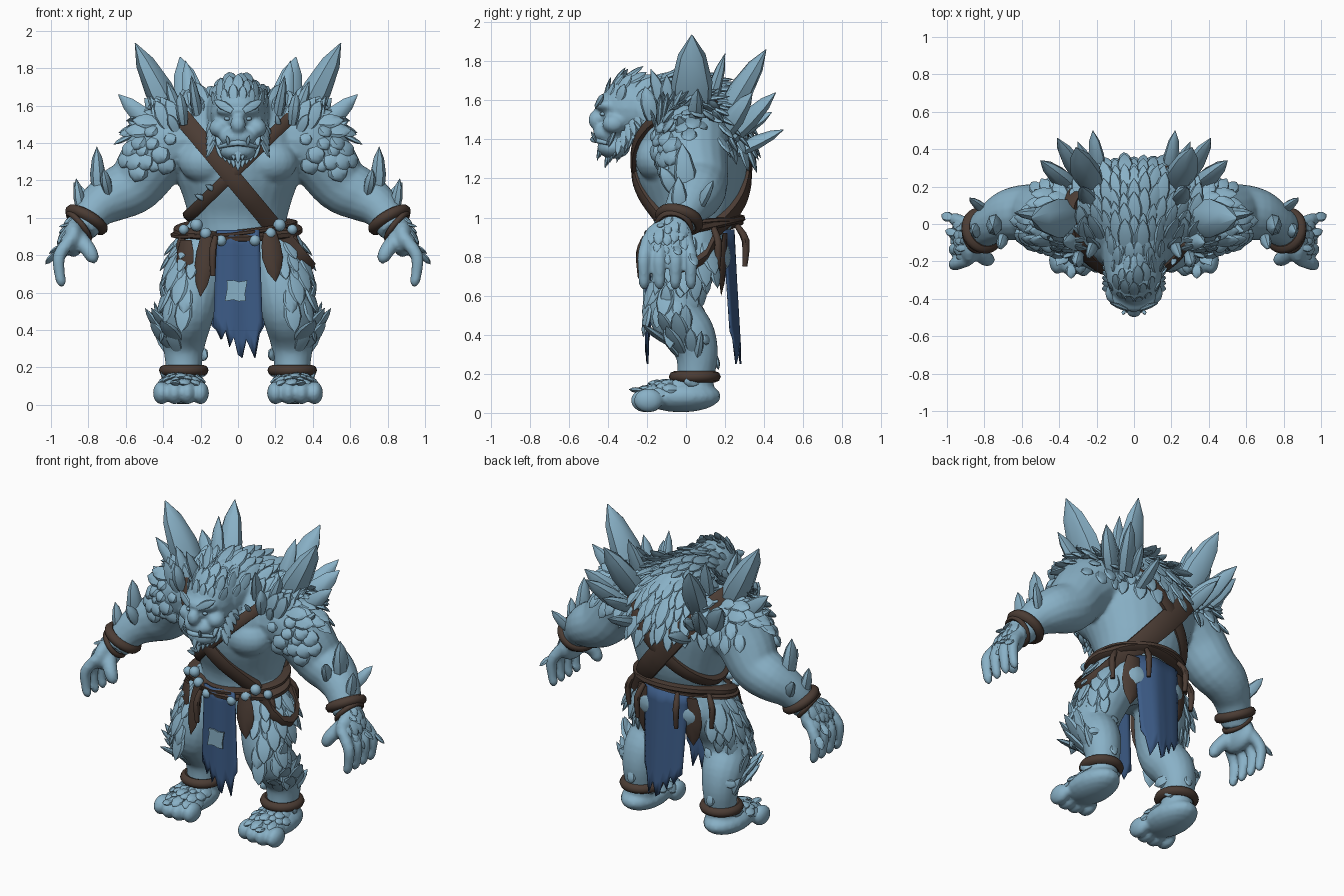
import bpy, bmesh, math, random
from math import sin, cos, pi, radians
from mathutils import Vector, Matrix
from mathutils.bvhtree import BVHTree

random.seed(4)
if "Cube" in bpy.data.objects:
    bpy.data.objects.remove(bpy.data.objects["Cube"])


def material(name, rgb):
    m = bpy.data.materials.new(name)
    m.use_nodes = True
    m.diffuse_color = (*rgb, 1)
    m.node_tree.nodes["Principled BSDF"].inputs["Base Color"].default_value = (*rgb, 1)
    return m


ICE = material("ice blue skin", (0.25, 0.44, 0.57))
LEATHER = material("dark brown leather", (0.07, 0.045, 0.034))
CLOTH = material("deep blue cloth", (0.045, 0.105, 0.24))


def make(name, bm, mat, angle=45):
    bmesh.ops.recalc_face_normals(bm, faces=bm.faces)
    me = bpy.data.meshes.new(name)
    bm.to_mesh(me)
    bm.free()
    ob = bpy.data.objects.new(name, me)
    bpy.context.collection.objects.link(ob)
    me.materials.append(mat)
    bpy.ops.object.select_all(action='DESELECT')
    ob.select_set(True)
    bpy.context.view_layer.objects.active = ob
    bpy.ops.object.shade_smooth_by_angle(angle=radians(angle))
    return ob


def catmull(rows, n):
    P = [rows[0], *rows, rows[-1]]
    out = []
    for a, b, c, d in zip(P, P[1:], P[2:], P[3:]):
        for t in [k / n for k in range(n)]:
            out.append([.5 * (2*q + (r-p)*t + (2*p-5*q+4*r-w)*t*t + (3*q-p-3*r+w)*t**3)
                        for p, q, r, w in zip(a, b, c, d)])
    return out + [rows[-1]]


def loft(bm, rows, sides=14, ref=None, steps=4, s=1):
    """Tube through rows of (x, y, z, radius[, second radius]), s=-1 mirrors."""
    rows = catmull(rows, steps) if steps > 1 else rows
    pts = [Vector((s * r[0], r[1], r[2])) for r in rows]
    whole = (pts[-1] - pts[0]).normalized()
    ref = ref or (Vector((0, 1, 0)) if abs(whole.x) > .6 else Vector((1, 0, 0)))
    rings = []
    for i, (p, r) in enumerate(zip(pts, rows)):
        t = (pts[min(i + 1, len(pts) - 1)] - pts[max(i - 1, 0)]).normalized()
        a = (ref - t * ref.dot(t)).normalized()
        b = t.cross(a)
        rings.append([bm.verts.new(p + a * cos(k * 2 * pi / sides) * r[3]
                                   + b * sin(k * 2 * pi / sides) * r[-1]) for k in range(sides)])
    for A, B in zip(rings, rings[1:]):
        for k in range(sides):
            bm.faces.new((A[k], A[k - 1], B[k - 1], B[k]))
    bm.faces.new(rings[0])
    bm.faces.new(rings[-1])


def ball(bm, c, r, s=1, seg=20):
    m = Matrix.Translation((s * c[0], c[1], c[2])) @ Matrix.Diagonal((*r, 1))
    bmesh.ops.create_uvsphere(bm, u_segments=seg, v_segments=seg // 2, radius=1, matrix=m)


def leaf(bm, base, tip, w, thick=.45, n=(0, -1, 0), s=1):
    """Pointed spindle, used for crystals, scales and whiskers."""
    base, tip, n = Vector(base), Vector(tip), Vector(n)
    rows = [(*base.lerp(tip, t), w * k * thick, w * k)
            for t, k in ((0, .65), (.25, .92), (.52, 1), (.8, .66), (1, .03))]
    loft(bm, rows, 7, Vector((s * n.x, n.y, n.z)), 1, s)


# Body: overlapping volumes fused into one skin
bm = bmesh.new()
loft(bm, [(0, 0, .74, .2, .16), (0, .03, .95, .25, .195), (0, .04, 1.1, .29, .25), (0, .03, 1.27, .35, .29),
          (0, .03, 1.42, .37, .29), (0, .03, 1.55, .32, .24), (0, .02, 1.65, .2, .16),
          (0, .02, 1.69, .08, .06)], 28)
loft(bm, [(0, .1, 1.5, .2), (0, -.08, 1.55, .18), (0, -.25, 1.54, .16)], 20, Vector((1, 0, 0)))
ball(bm, (0, -.27, 1.56), (.15, .175, .165))          # skull
ball(bm, (0, -.4, 1.575), (.12, .07, .04))            # brow
ball(bm, (0, -.46, 1.5), (.042, .04, .05))            # nose
ball(bm, (0, -.4, 1.43), (.1, .075, .055))            # muzzle
ball(bm, (0, -.37, 1.36), (.1, .085, .06))            # jaw
for s in (1, -1):
    ball(bm, (.1, -.37, 1.48), (.055, .06, .05), s)   # cheek
    ball(bm, (.16, -.14, 1.3), (.16, .12, .12), s)    # chest muscle
    ball(bm, (.12, .1, .8), (.14, .13, .13), s)       # buttock
    loft(bm, [(.25, .03, 1.42, .2), (.36, .03, 1.4, .195), (.46, .04, 1.3, .175), (.55, .06, 1.18, .155),
              (.66, .05, 1.12, .14), (.76, 0, 1.05, .11), (.84, -.06, .94, .085)], 18, None, 4, s)
    ball(bm, (.88, -.09, .89), (.06, .13, .1), s)
    for i in range(4):
        y = -.215 + .08 * i
        loft(bm, [(.89, y * .8 - .02, .89, .036), (.955, y, .8, .035), (.955, y, .71, .03),
                  (.945, y, .655, .026), (.94, y, .63, .008)], 10, None, 3, s)
    loft(bm, [(.86, -.12, .9, .05), (.8, -.18, .83, .042), (.775, -.19, .78, .034),
              (.77, -.19, .755, .008)], 10, None, 3, s)
    loft(bm, [(.15, .04, .92, .13), (.2, .01, .78, .16), (.235, -.05, .62, .145), (.265, -.05, .5, .14),
              (.285, .02, .4, .13), (.29, .055, .3, .11), (.29, .05, .18, .095), (.29, .04, .06, .1)],
         18, None, 4, s)
    ball(bm, (.3, -.025, .085), (.13, .205, .082), s)
    for i in range(4):
        ball(bm, (.2 + .07 * i, -.19 - .02 * sin(i), .064), (.045, .075, .062), s)
body = make("body", bm, ICE)
rem = body.modifiers.new("fuse", 'REMESH')
rem.mode, rem.voxel_size, rem.use_smooth_shade = 'VOXEL', .012, True
soft = body.modifiers.new("soften", 'SMOOTH')
soft.iterations = 3
skin = BVHTree.FromObject(body, bpy.context.evaluated_depsgraph_get())


def on_skin(c, d):
    hit, n = skin.ray_cast(Vector(c), Vector(d).normalized())[:2]
    if hit and n.dot(Vector(d)) < 0:
        n = -n
    return hit, n


def scale_at(bm, c, d, flow, L, w, lift, thick=.35, sides=(1, -1)):
    hit, n = on_skin(c, d)
    if not hit:
        return
    k = random.uniform(.75, 1.25)
    f = (flow - n * flow.dot(n)).normalized()
    for s in sides:
        leaf(bm, hit - n * .008, hit + (f + n * lift).normalized() * L * k, w * k, thick, n, s)


def cluster(name, c, axis, spread, count, flow, L, w, lift, thick=.35):
    """Mirrored patch of scales spread over a cone of directions from c."""
    bm = bmesh.new()
    q = Vector(axis).to_track_quat('Z', 'Y')
    for i in range(count):
        h = 1 - (1 - cos(radians(spread))) * (i + .5) / count
        r = math.sqrt(1 - h * h)
        d = q @ Vector((r * cos(2.4 * i), r * sin(2.4 * i), h))
        scale_at(bm, c, d, Vector(flow), L, w, lift, thick)
    return make(name, bm, ICE)


# Overlapping scales from the brow over the crown and down the back
bm = bmesh.new()
for j, a in enumerate(range(154, -14, -9)):
    p = radians(a)
    head = a > 115
    wide, count = (.125, 6) if head else (.27, 7)
    for i in range(count):
        x = wide * (2 * (i + .5 * (j % 2)) / (count - 1) - 1)
        scale_at(bm, (x, -.05, 1.45), (0, cos(p), sin(p)), Vector((x * .4, sin(p), -cos(p))),
                 .1 if head else .15, .03 if head else .036, .12 if head else .2, .35, (1,))
make("back_scales", bm, ICE)

cluster("shoulder_scales", (.36, .03, 1.42), (.35, -.1, .9), 60, 24, (1, 0, .1), .11, .04, .4)
cluster("collar_scales", (.33, 0, 1.46), (.05, -1, .75), 40, 18, (.3, -.1, .6), .13, .036, .4)
cluster("shoulder_stones", (.45, .03, 1.33), (.2, -1, .35), 44, 14, (.3, 0, -1), .08, .048, .15, .6)
cluster("shoulder_back_scales", (.32, .05, 1.42), (.3, 1, .5), 50, 14, (.3, .3, -1), .1, .036, .3)
cluster("thigh_tufts", (.2, 0, .76), (1, -.2, .1), 72, 22, (.05, 0, -1), .15, .042, .12)
cluster("knee_tufts", (.24, -.05, .62), (.7, -.5, .1), 50, 7, (0, 0, -1), .11, .036, .08)
cluster("shin_spikes", (.28, .02, .35), (1, -.6, .1), 50, 8, (.1, 0, 1), .16, .042, .3)
cluster("foot_scales", (.3, -.05, .06), (0, -.2, 1), 66, 28, (0, -1, -.2), .075, .032, .12, .5)
cluster("hand_scales", (.87, -.08, .9), (1, 0, .3), 66, 20, (.3, 0, -1), .075, .027, .12, .45)

# Crystals growing from the shoulders, forearms and shins
bm = bmesh.new()
for base, tip, w in [((.28, .03, 1.42), (.55, .03, 1.935), .108), ((.2, .14, 1.42), (.31, .41, 1.86), .085),
                     ((.22, .08, 1.45), (.28, .2, 1.84), .05), ((.38, .04, 1.42), (.64, .06, 1.66), .055),
                     ((.3, .17, 1.4), (.5, .34, 1.64), .065), ((.25, .2, 1.38), (.41, .46, 1.64), .06),
                     ((.18, .22, 1.32), (.22, .5, 1.45), .045), ((.28, -.08, 1.45), (.38, -.1, 1.73), .05),
                     ((.42, .02, 1.38), (.59, -.04, 1.52), .045), ((.2, .2, 1.4), (.3, .44, 1.54), .045),
                     ((.2, -.08, 1.48), (.25, -.18, 1.76), .04), ((.29, -.17, 1.5), (.31, -.21, 1.67), .045),
                     ((.74, .01, 1.08), (.755, -.02, 1.38), .058), ((.69, -.05, 1.12), (.72, -.13, 1.26), .04),
                     ((.83, -.03, 1.0), (.865, -.04, 1.21), .042), ((.78, .06, 1.04), (.88, .14, 1.19), .035),
                     ((.33, .02, .3), (.45, -.02, .54), .038), ((.34, .05, .25), (.45, .08, .42), .032)]:
    for s in (1, -1):
        leaf(bm, base, tip, w, .75, (1, 0, 0) if tip[1] < .06 else (0, 1, .2), s)
make("crystals", bm, ICE)

# Beard, side whiskers, fangs, eyes and lip
bm = bmesh.new()
for y, z, L in [(-.39, 1.37, .12), (-.43, 1.4, .11), (-.33, 1.39, .11)]:
    for i in range(9):
        x = -.11 + .0275 * i
        leaf(bm, (x, y + abs(x) * .6, z + abs(x) * .4),
             (x * .8, y - .025 + abs(x) * .5, z - L + abs(x) * .6), .02, .6)
for s in (1, -1):
    for i in range(6):
        z = 1.41 + .033 * i
        leaf(bm, (.125, -.34 + .02 * i, z), (.17, -.35 + .03 * i, z - .09), .022, .5, (1, -.5, 0), s)
    leaf(bm, (.05, -.46, 1.39), (.06, -.485, 1.44), .011, .8, (0, -1, 0), s)
    leaf(bm, (.03, -.46, 1.57), (.13, -.42, 1.63), .026, .5, (0, -1, 0), s)
    ball(bm, (.058, -.425, 1.53), (.016, .016, .011), s, 12)
loft(bm, [(-.1, -.4, 1.38, .01), (0, -.475, 1.4, .016), (.1, -.4, 1.38, .01)], 8)
make("beard_and_face", bm, ICE)


# Leather straps, belt and thigh flaps
def strap(bm, c, u, v, width, thick, widen=0, n=56):
    """Closed band on the skin in the plane of u and v, wider at the back."""
    u, v = Vector(u).normalized(), Vector(v).normalized()
    rings = []
    for i in range(n):
        t = i * 2 * pi / n
        d = u * cos(t) + v * sin(t)
        w = u.cross(v) * width / 2 * (1 + widen * max(0, sin(t)))
        p = on_skin(c, d)[0]
        rings.append([bm.verts.new(p + d * o + w * k) for o, k in
                      ((-.02, -1), (thick * .6, -1), (thick, -.5), (thick, .5), (thick * .6, 1), (-.02, 1))])
    for i in range(n):
        A, B = rings[i - 1], rings[i]
        for k in range(6):
            bm.faces.new((A[k], A[k - 1], B[k - 1], B[k]))


bm = bmesh.new()
strap(bm, (0, .05, 1.18), (1, 0, -1.2), (0, 1, 0), .095, .03, .4)
strap(bm, (0, .05, 1.265), (1, 0, .97), (0, 1, 0), .065, .024, .3)
make("chest_straps", bm, LEATHER)
bm = bmesh.new()
strap(bm, (0, .03, .94), (1, 0, 0), (0, 1, .22), .045, .055)
strap(bm, (0, .03, .945), (1, 0, .1), (0, 1, .12), .028, .055)
for x, y, z, lean, sides in [(.12, -.21, .9, .03, (-1,)), (.27, -.07, .94, .04, (1, -1)),
                             (.26, .14, .95, .05, (1, -1)), (.12, .26, .96, .05, (1, -1))]:
    out = Vector((x, y, 0)).normalized() * lean
    for s in sides:
        loft(bm, [(x, y, z, .014), (x + out.x, y + out.y, z - .08, .02),
                  (x + out.x * .9, y + out.y * .9, z - .21, .013)], 8, None, 3, s)
for x0, y0, z0, x1, y1, z1, w in [(.17, -.175, .92, .2, -.205, .66, .058), (-.17, -.175, .9, -.2, -.205, .58, .05),
                                  (-.28, -.13, .88, -.29, -.15, .67, .058), (.17, .2, .92, .18, .18, .6, .068),
                                  (-.17, .2, .92, -.18, .18, .6, .068)]:
    leaf(bm, (x0, y0, z0), (x1, y1, z1), w, .25, (x0 * abs(x0) * 6, y0 * 5, 0))
make("belt_and_flaps", bm, LEATHER)


def ring(bm, c, axis, R, r, s):
    axis = Vector((s * axis[0], axis[1], axis[2]))
    m = Matrix.Translation((s * c[0], c[1], c[2])) @ axis.to_track_quat('Z', 'Y').to_matrix().to_4x4()
    g = [[bm.verts.new(m @ Vector(((R + r * cos(b * pi / 4)) * cos(a * pi / 14),
                                   (R + r * cos(b * pi / 4)) * sin(a * pi / 14), r * sin(b * pi / 4))))
          for b in range(8)] for a in range(28)]
    for i in range(28):
        for k in range(8):
            bm.faces.new((g[i][k], g[i][k - 1], g[i - 1][k - 1], g[i - 1][k]))


bm = bmesh.new()
for s in (1, -1):
    ring(bm, (.81, -.035, .99), (.5, -.25, -.85), .097, .03, s)
    ring(bm, (.85, -.06, .955), (.75, -.2, -.6), .085, .016, s)
    ring(bm, (.29, .045, .185), (0, 0, 1), .104, .029, s)
make("wrist_and_ankle_bands", bm, LEATHER)

# Beads on the belt and claws on the narrow strap
bm = bmesh.new()
for s in (1, -1):
    for x, z, r in [(.25, .97, .034), (.21, .92, .032), (.12, .88, .03), (.28, .91, .028)]:
        hit, n = on_skin((0, .03, z), (x, -math.sqrt(.3 ** 2 - x * x), 0))
        ball(bm, hit + n * .05, (r, r, r), s, 12)
for x in (-.17, -.12, .12, .17, .22):
    hit, n = on_skin((x, 0, 1.265 + x), (0, -1, 0))
    leaf(bm, hit, hit + n * .05 + Vector((-.04, 0, .05)), .016, .8, (0, -1, 0))
make("beads_and_claws", bm, ICE)


# Ragged loin cloths, front and back
def cloth(name, half, top, y0, y1, bend, flare):
    bm = bmesh.new()
    hem = [.42, .4, .35, .4, .31, .36, .27, .25, .35, .3, .25, .38, .42]
    rows = 9
    g = []
    for i, low in enumerate(hem):
        u = 2 * i / (len(hem) - 1) - 1
        g.append([bm.verts.new((u * half * (1 + flare * k / (rows - 1)),
                                y0 + (y1 - y0) * k / (rows - 1) + bend * u * u + .006 * sin(5 * u),
                                top + (low - top) * k / (rows - 1))) for k in range(rows)])
    for A, B in zip(g, g[1:]):
        for k in range(rows - 1):
            bm.faces.new((A[k], A[k + 1], B[k + 1], B[k]))
    ob = make(name, bm, CLOTH)
    ob.modifiers.new("thickness", 'SOLIDIFY').thickness = .008


cloth("front_cloth", .115, .935, -.205, -.205, .012, .15)
cloth("back_cloth", .165, .94, .245, .28, -.045, -.15)

# Pale torn patch on the front cloth
bm = bmesh.new()
edge = [bm.verts.new((-.01 + r * cos(i * pi / 6 + .75), -.219, .61 + r * sin(i * pi / 6 + .75)))
        for i, r in enumerate([.082, .05, .058, .074, .05, .054] * 2)]
face = bm.faces.new(edge)
rim = bmesh.ops.extrude_face_region(bm, geom=[face])["geom"]
bmesh.ops.translate(bm, vec=(0, .008, 0), verts=[v for v in rim if isinstance(v, bmesh.types.BMVert)])
make("cloth_patch", bm, ICE)
